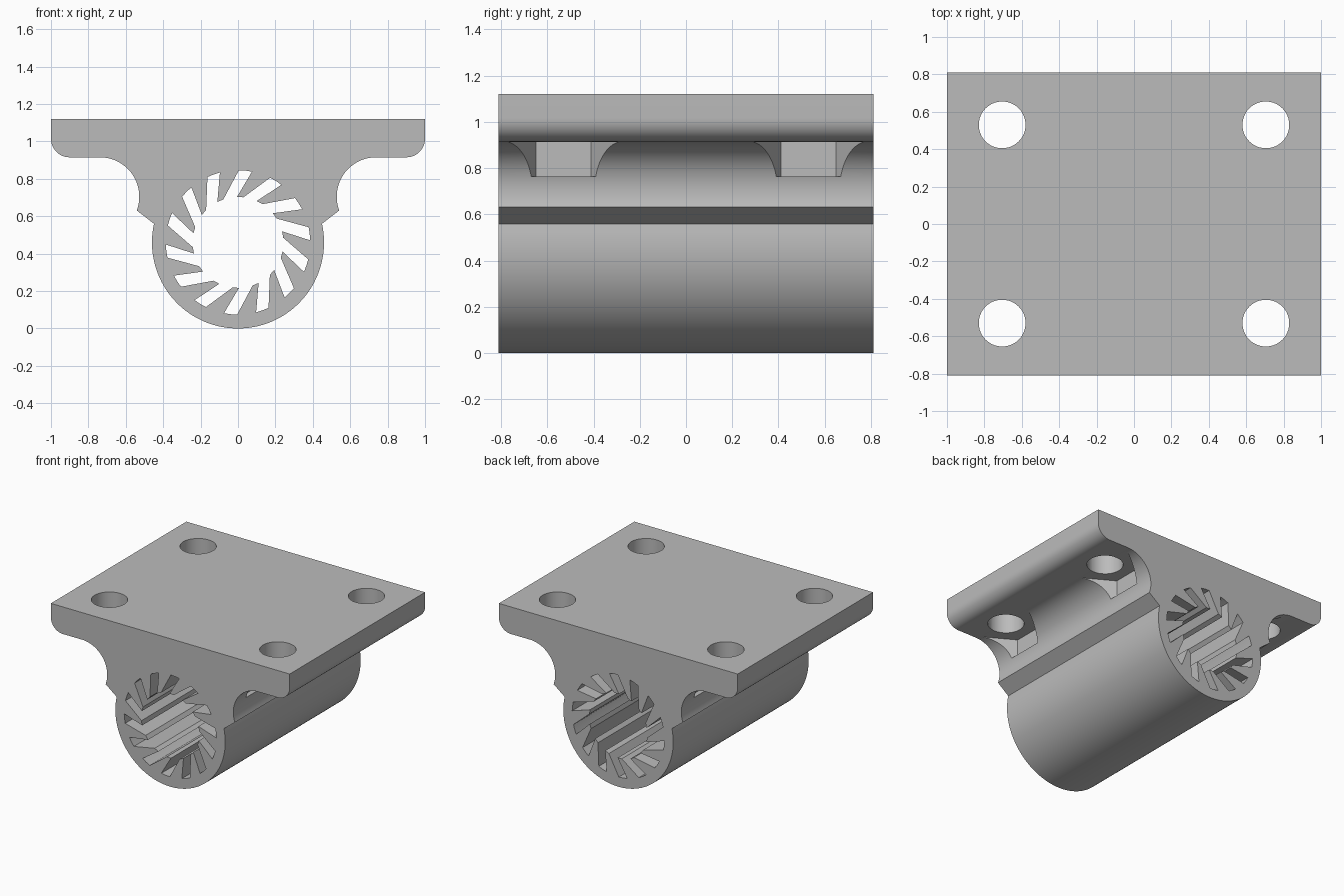
import bpy, bmesh
from math import sin, cos, radians

HALF_Y = 0.81
AXIS_Z = 0.46          # height of the bore axis
HOLE_X, HOLE_Y = 0.705, 0.53

cube = bpy.data.objects.get("Cube")
if cube:
    bpy.data.objects.remove(cube, do_unlink=True)

grey = bpy.data.materials.new("mid_grey")
grey.use_nodes = True
COLOUR = (0.5, 0.5, 0.5, 1)
grey.diffuse_color = COLOUR
grey.node_tree.nodes["Principled BSDF"].inputs["Base Color"].default_value = COLOUR


def arc(cx, cz, r, start, end, steps):
    """Points on an arc, angles in degrees."""
    return [(cx + r * cos(radians(start + (end - start) * i / steps)),
             cz + r * sin(radians(start + (end - start) * i / steps)))
            for i in range(steps + 1)]


def prism(name, points, place, low, high):
    """Extrude a closed outline from low to high; place maps (a, b, depth) to xyz."""
    bm = bmesh.new()
    bottom = [bm.verts.new(place(a, b, low)) for a, b in points]
    top = [bm.verts.new(place(a, b, high)) for a, b in points]
    bm.faces.new(bottom)
    bm.faces.new(top)
    n = len(points)
    for i in range(n):
        j = (i + 1) % n
        bm.faces.new((bottom[i], bottom[j], top[j], top[i]))
    bmesh.ops.recalc_face_normals(bm, faces=bm.faces)
    mesh = bpy.data.meshes.new(name)
    bm.to_mesh(mesh)
    bm.free()
    mesh.materials.append(grey)
    obj = bpy.data.objects.new(name, mesh)
    bpy.context.collection.objects.link(obj)
    return obj


def along_y(a, b, d):
    return (a, d, b)


def cut(target, cutter):
    """Subtract the cutter and discard it."""
    cutter.hide_render = True
    mod = target.modifiers.new("cut", 'BOOLEAN')
    mod.operation = 'DIFFERENCE'
    mod.solver = 'EXACT'
    mod.object = cutter
    bpy.context.view_layer.objects.active = target
    bpy.ops.object.modifier_apply(modifier=mod.name)
    bpy.data.objects.remove(cutter, do_unlink=True)


# Right half of the section: plate edge, fillet under the plate, ledge, barrel
half = [(1.0, 1.12)]
half += arc(0.9, 1.015, 0.1, 0, -90, 12)
half += arc(0.738, 0.705, 0.21, 90, 200.6, 28)
half += arc(0, AXIS_Z, 0.46, 12.5, -90, 36)
section = half + [(-x, z) for x, z in reversed(half[:-1])]
housing = prism("bearing_housing", section, along_y, -HALF_Y, HALF_Y)

# Bore with fourteen slanted slots between the teeth
TEETH, R_IN, R_OUT = 14, 0.243, 0.386
bore = []
for i in range(TEETH):
    a = 78.8 + i * 360 / TEETH
    for r, offset in ((R_IN, 12.5), (R_OUT, 0), (R_OUT, 5.25), (R_OUT, 10.5), (R_IN, 30)):
        t = radians(a + offset)
        bore.append((r * cos(t), AXIS_Z + r * sin(t)))
cut(housing, prism("bore_cutter", bore, along_y, -1, 1))

# Screw holes and the hexagonal nut pockets below them
for sx in (-1, 1):
    for sy in (-1, 1):
        cx, cy = sx * HOLE_X, sy * HOLE_Y

        def upright(a, b, d):
            return (cx + a, cy + b, d)

        circle = arc(0, 0, 0.125, 0, 360, 48)[:-1]
        hexagon = arc(0, 0, 0.237, 30, 390, 6)[:-1]
        cut(housing, prism("nut_cutter", hexagon, upright, 0.765, 0.914))
        cut(housing, prism("hole_cutter", circle, upright, 0.85, 1.3))

# Smooth the curved walls, keep the edges sharp
bpy.ops.object.select_all(action='DESELECT')
housing.select_set(True)
bpy.context.view_layer.objects.active = housing
bpy.ops.object.shade_smooth_by_angle(angle=radians(25))
